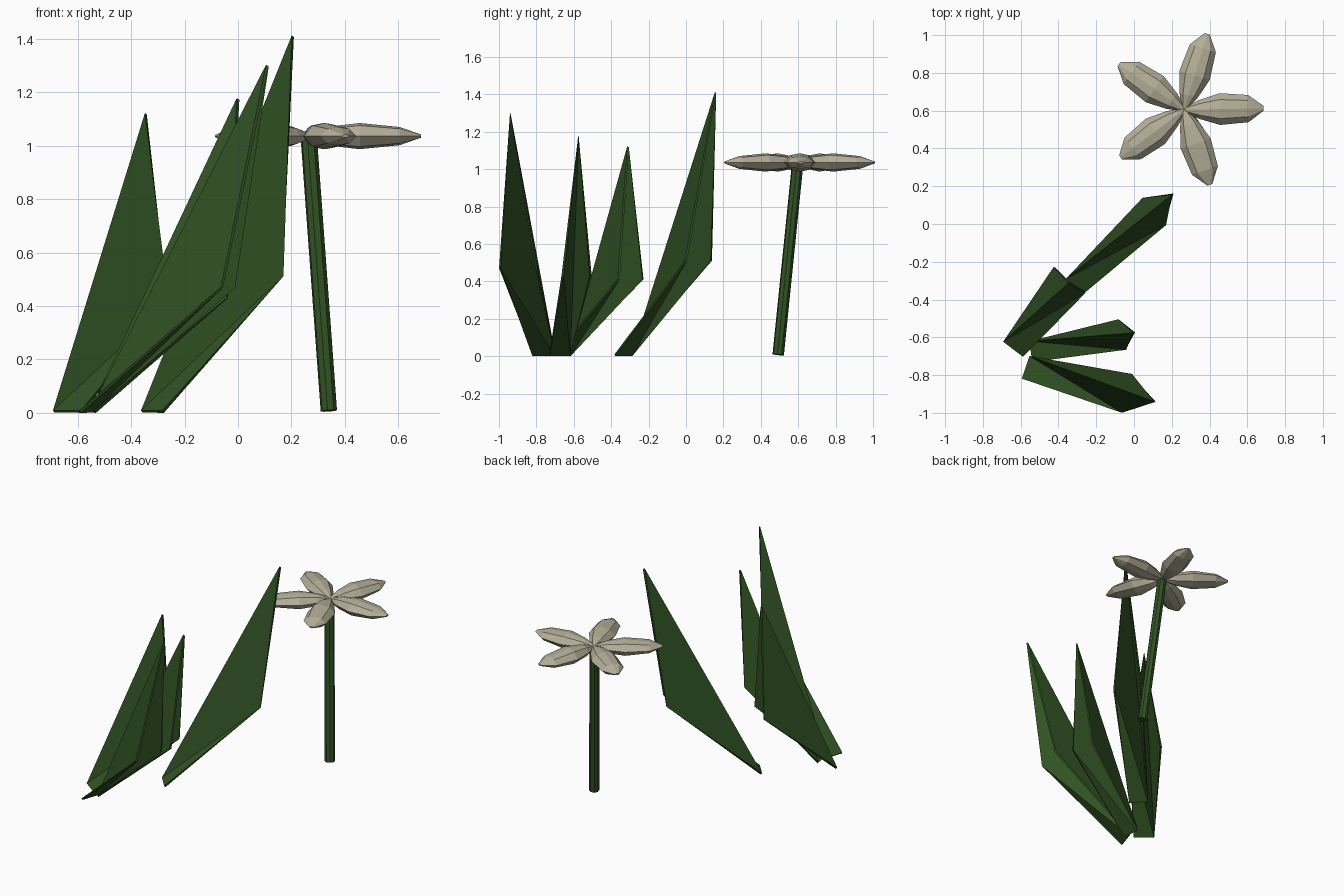
import bpy, bmesh, math
from mathutils import Vector, Matrix

if "Cube" in bpy.data.objects:
    bpy.data.objects.remove(bpy.data.objects["Cube"])


def material(name, color):
    m = bpy.data.materials.new(name)
    m.diffuse_color = (*color, 1)
    m.use_nodes = True
    m.node_tree.nodes["Principled BSDF"].inputs["Base Color"].default_value = m.diffuse_color
    return m


green = material("leaf_green", (0.031, 0.085, 0.018))
cream = material("petal_cream", (0.46, 0.43, 0.32))


def finish(name, bm, mat):
    me = bpy.data.meshes.new(name)
    bm.to_mesh(me)
    bm.free()
    me.materials.append(mat)
    ob = bpy.data.objects.new(name, me)
    bpy.context.collection.objects.link(ob)
    return ob


def leaf(name, base_l, base_r, mid_l, mid_r, tip, mid_z, flip=False):
    """Thin folded blade: base edge, two widest points and a sharp tip."""
    bm = bmesh.new()
    bl, br, ml, mr, t = [bm.verts.new(p) for p in (
        (*base_l, 0.005), (*base_r, 0.005), (*mid_l, mid_z), (*mid_r, mid_z), tip)]
    for f in ((bl, br, mr), (bl, mr, t), (bl, t, ml)):
        bm.faces.new(f)
    ob = finish(name, bm, green)
    mod = ob.modifiers.new("thickness", "SOLIDIFY")
    mod.thickness = 0.012
    mod.offset = 0
    mod.use_flip_normals = flip


# Four leaves leaning outwards
leaf("front_leaf", (-0.55, -0.70), (-0.59, -0.82), (-0.01, -0.80), (-0.06, -0.995),
     (0.11, -0.94, 1.30), 0.47, flip=True)
leaf("small_leaf", (-0.55, -0.62), (-0.535, -0.73), (-0.08, -0.51), (-0.04, -0.66),
     (0.0, -0.575, 1.175), 0.43)
leaf("left_leaf", (-0.69, -0.62), (-0.585, -0.70), (-0.42, -0.23), (-0.26, -0.36),
     (-0.345, -0.31, 1.12), 0.41)
leaf("tall_leaf", (-0.36, -0.29), (-0.28, -0.38), (0.05, 0.135), (0.168, 0.0),
     (0.205, 0.158, 1.41), 0.51)

# Leaning stem
low, high = Vector((0.34, 0.493, 0.008)), Vector((0.265, 0.597, 1.03))
axis = high - low
bm = bmesh.new()
bmesh.ops.create_cone(bm, cap_ends=True, segments=8, radius1=0.031, radius2=0.031,
                      depth=axis.length)
turn = axis.to_track_quat("Z", "Y").to_matrix().to_4x4()
bm.transform(Matrix.Translation((low + high) / 2) @ turn)
finish("stem", bm, green)

# Petals: rings of (distance, half width, half height) along each petal
RINGS = [(0.0, 0.012, 0.012), (0.08, 0.050, 0.036), (0.19, 0.084, 0.049),
         (0.34, 0.072, 0.034), (0.42, 0.014, 0.006)]
SECTION = [(1, 0), (0.6, 0.8), (0, 1), (-0.6, 0.8), (-1, 0), (-0.6, -0.8), (0, -1), (0.6, -0.8)]
CENTRE = Vector((0.265, 0.605, 1.036))

for i in range(5):
    bm = bmesh.new()
    rings = [[bm.verts.new((r, a * w, b * h)) for a, b in SECTION] for r, w, h in RINGS]
    for p, q in zip(rings, rings[1:]):
        for k in range(8):
            n = (k + 1) % 8
            bm.faces.new((p[k], p[n], q[n], q[k]))
    bm.faces.new(rings[0])
    bm.faces.new(rings[-1])
    bmesh.ops.recalc_face_normals(bm, faces=bm.faces)
    bm.transform(Matrix.Translation(CENTRE)
                 @ Matrix.Rotation(math.radians(72 * i + 1), 4, "Z"))
    finish(f"petal_{i + 1}", bm, cream)
